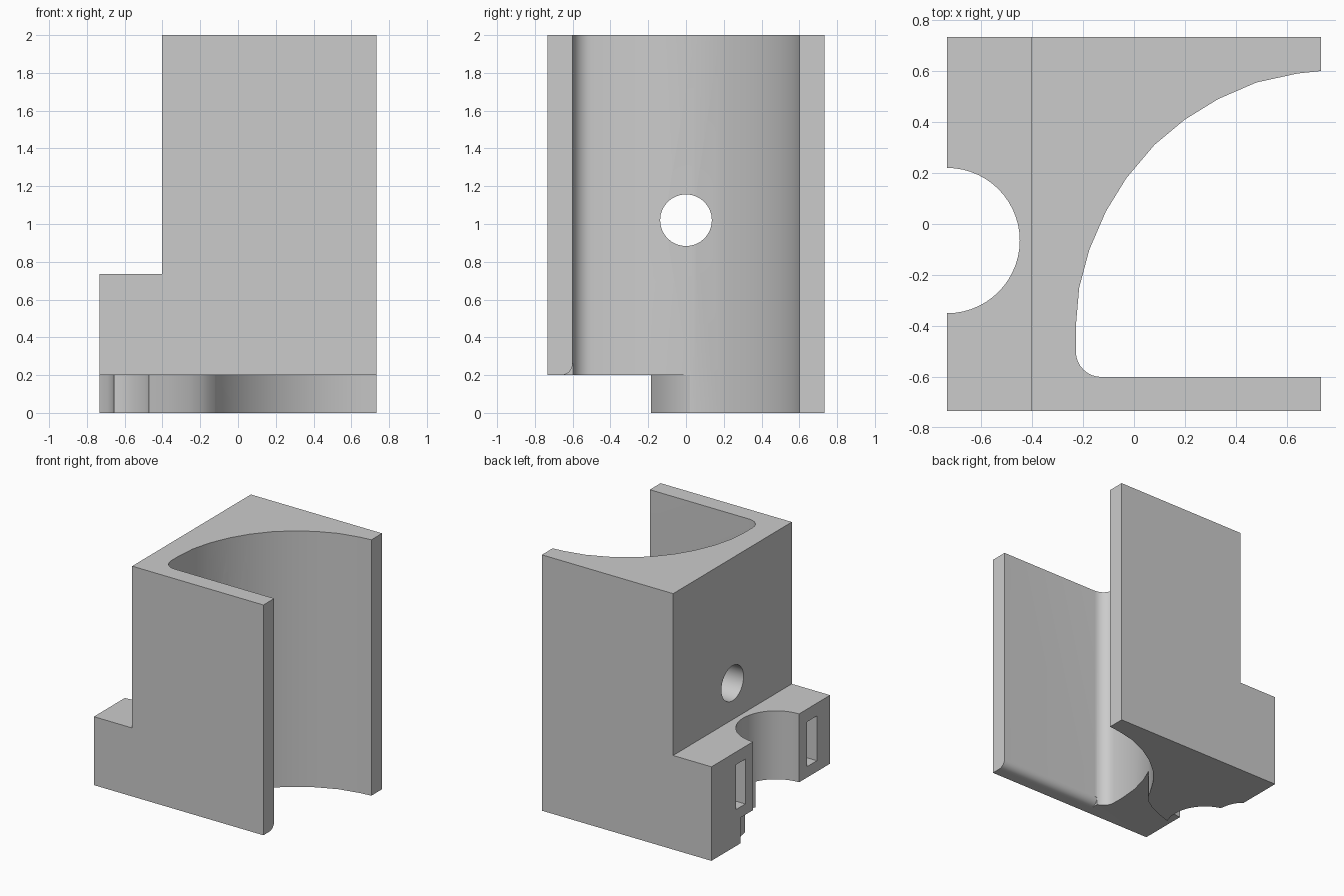
import bpy, bmesh, math
from mathutils import Vector

cube = bpy.data.objects.get("Cube")
if cube:
    bpy.data.objects.remove(cube, do_unlink=True)

grey = bpy.data.materials.new("plain_grey")
grey.use_nodes = True
colour = (0.6, 0.6, 0.6, 1)
grey.diffuse_color = colour
grey.node_tree.nodes["Principled BSDF"].inputs["Base Color"].default_value = colour


def prism(name, outline, low, high, axis="z"):
    """Extrude a 2D outline along z (outline in x, y) or x (outline in y, z)."""
    place = (lambda a, b, h: (a, b, h)) if axis == "z" else (lambda a, b, h: (h, a, b))
    bm = bmesh.new()
    base = bm.faces.new([bm.verts.new(place(a, b, low)) for a, b in outline])
    top = bmesh.ops.extrude_face_region(bm, geom=[base])
    moved = [v for v in top["geom"] if isinstance(v, bmesh.types.BMVert)]
    bmesh.ops.translate(bm, verts=moved, vec=Vector(place(0, 0, high - low)))
    bmesh.ops.recalc_face_normals(bm, faces=bm.faces)
    mesh = bpy.data.meshes.new(name)
    bm.to_mesh(mesh)
    bm.free()
    mesh.materials.append(grey)
    obj = bpy.data.objects.new(name, mesh)
    bpy.context.collection.objects.link(obj)
    return obj


def arc(cx, cy, r, start, end, steps):
    angles = [math.radians(start + (end - start) * i / steps) for i in range(steps + 1)]
    return [(cx + r * math.cos(t), cy + r * math.sin(t)) for t in angles]


def box(a0, a1, b0, b1):
    return [(a0, b0), (a1, b0), (a1, b1), (a0, b1)]


# Main block: plan with the curved pocket on the left and the bore on the right
half = 0.733
pocket = [(half, 0.6), (0.64, 0.59), (0.48, 0.555), (0.33, 0.49), (0.2, 0.41),
          (0.08, 0.31), (-0.03, 0.18), (-0.11, 0.05), (-0.175, -0.1),
          (-0.215, -0.25), (-0.228, -0.4)]
pocket += arc(-0.128, -0.5, 0.1, 180, 270, 8) + [(half, -0.6)]
bore = arc(-half, -0.065, 0.285, -90, 90, 28)
plan = [(half, half)] + pocket + [(half, -half), (-half, -half)] + bore + [(-half, half)]
block = prism("bracket_block", plan, 0, 2)

# Space under the front, leaving a curved foot at the back
relief = [(0.9, -0.9), (0.9, 0), (-0.05, 0.04), (-0.123, 0.02), (-0.15, -0.02),
          (-0.19, -0.06), (-0.26, -0.105), (-0.36, -0.15), (-0.47, -0.186),
          (-0.6, -0.1), (-0.67, 0.1), (-0.655, 0.21), (-0.665, 0.27),
          (-0.69, 0.33), (-half, 0.375), (-0.9, 0.4), (-0.9, -0.9)]
# Rounded lower inner edge of the front wall
rounding = arc(-0.66, 0.26, 0.06, -90, 0, 8) + [(-0.58, 0.27), (-0.58, 0.15), (-0.66, 0.15)]

cutters = [
    prism("foot_relief_cutter", relief, -0.1, 0.2),
    prism("ledge_cutter", box(-0.9, -0.402, -0.9, 0.9), 0.735, 2.1),
    prism("wall_edge_cutter", rounding, -0.15, 0.9, "x"),
    prism("round_hole_cutter", arc(0, 1.02, 0.137, 0, 348.75, 31), -0.6, 0.1, "x"),
    prism("back_slot_cutter", box(0.315, 0.43, 0.285, 0.635), -0.9, -0.58, "x"),
    prism("front_slot_cutter", box(-0.57, -0.45, 0.285, 0.635), -0.9, -0.58, "x"),
]
for cutter in cutters:
    cut = block.modifiers.new(cutter.name, "BOOLEAN")
    cut.operation = "DIFFERENCE"
    cut.solver = "EXACT"
    cut.object = cutter
    cutter.hide_render = True
    cutter.hide_set(True)

# Apply the cuts, then smooth the curved walls only
bpy.context.view_layer.objects.active = block
block.select_set(True)
for cutter in cutters:
    bpy.ops.object.modifier_apply(modifier=cutter.name)
    bpy.data.objects.remove(cutter, do_unlink=True)
bpy.ops.object.shade_smooth_by_angle(angle=math.radians(30))
